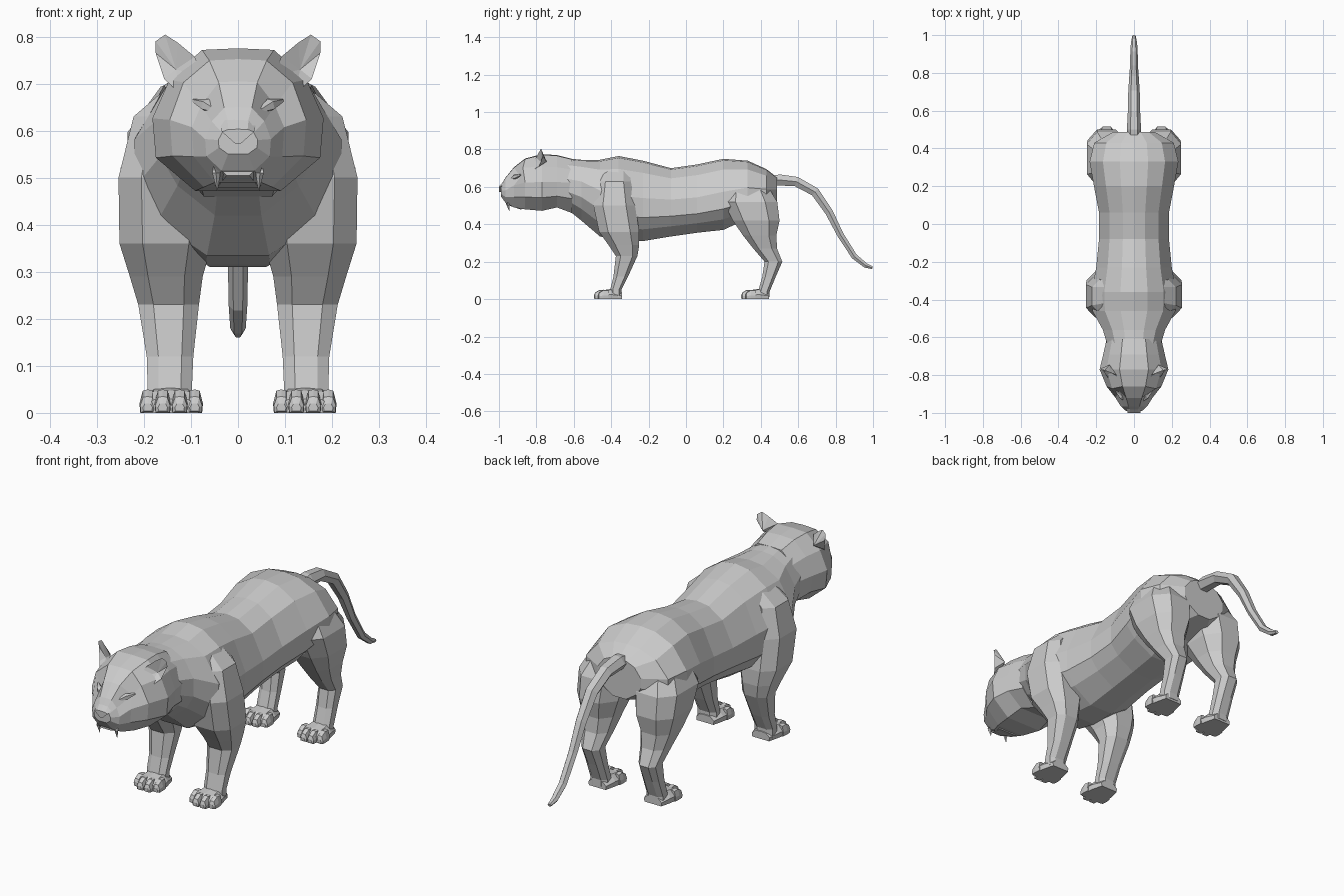
import bpy, bmesh, math
from mathutils import Vector


def loft(name, rings, mirror=False):
    """Skin a list of equal-length rings, cap the ends, optionally mirror across x."""
    bm = bmesh.new()
    vs = [[bm.verts.new(p) for p in r] for r in rings]
    n = len(rings[0])
    for a, b in zip(vs, vs[1:]):
        for i in range(n):
            j = (i + 1) % n
            bm.faces.new((a[i], a[j], b[j], b[i]))
    bm.faces.new(vs[0])
    bm.faces.new(vs[-1])
    return finish(name, bm, mirror)


def finish(name, bm, mirror):
    bmesh.ops.recalc_face_normals(bm, faces=bm.faces)
    me = bpy.data.meshes.new(name)
    bm.to_mesh(me)
    bm.free()
    ob = bpy.data.objects.new(name, me)
    bpy.context.collection.objects.link(ob)
    if mirror:
        ob.modifiers.new("Mirror", 'MIRROR').use_mirror_merge = False
    return ob


def torso_rings(stations, half, xc=0):
    """Rings across y from (y, top, bottom, half width, mid height) and a half profile."""
    full = [(0, 1)] + half + [(0, -1)] + [(-a, b) for a, b in reversed(half)]
    return [[Vector((xc + a * w, y, m + b * ((t - m) if b > 0 else (m - bt))))
             for a, b in full] for y, t, bt, w, m in stations]


def leg_rings(stations):
    """Eight-sided rings from (z, inner x, outer x, front y, back y)."""
    octa = [(1, .55), (.5, 1), (-.5, 1), (-1, .45), (-1, -.45), (-.5, -1), (.5, -1), (1, -.55)]
    return [[Vector(((xi + xo) / 2 + a * (xo - xi) / 2, (f + b) / 2 + c * (b - f) / 2, z))
             for a, c in octa] for z, xi, xo, f, b in stations]


def tube(name, path, radii, sides=6, mirror=False):
    """Tapering tube along a path."""
    pts = [Vector(p) for p in path]
    rings = []
    for i, p in enumerate(pts):
        d = pts[min(i + 1, len(pts) - 1)] - pts[max(i - 1, 0)]
        q = d.to_track_quat('Z', 'Y')
        rings.append([p + q @ Vector((math.cos(k * math.tau / sides), math.sin(k * math.tau / sides), 0)) * radii[i]
                      for k in range(sides)])
    return loft(name, rings, mirror)


# Torso
loft("torso", torso_rings([
    (-.66, .755, .50, .135, .62), (-.56, .745, .42, .165, .60), (-.46, .745, .335, .22, .54),
    (-.36, .765, .315, .225, .50), (-.23, .74, .31, .20, .49), (-.08, .70, .335, .185, .49),
    (.06, .72, .355, .185, .50), (.20, .75, .37, .212, .53), (.33, .74, .43, .235, .56),
    (.43, .695, .455, .21, .56), (.487, .65, .47, .11, .57)],
    [(.32, .96), (.7, .74), (1, .2), (1, -.3), (.78, -.65), (.3, -1)]))

# Head and neck, with eye sockets pushed into the third ring
head = torso_rings([
    (-.99, .608, .55, .042, .575), (-.965, .65, .515, .07, .57), (-.92, .705, .49, .098, .59),
    (-.86, .752, .48, .145, .60), (-.77, .775, .472, .182, .60), (-.69, .77, .49, .163, .60),
    (-.61, .75, .46, .145, .60)],
    [(.42, .98), (.8, .62), (1, .15), (.96, -.45), (.5, -1)])
for i in (2, -2):
    head[2][i] += Vector((0, .035, -.008))
    head[3][i] += Vector((0, -.012, .008))
loft("head", head)

# Nose and chin
loft("nose", torso_rings([(-1.0, .603, .572, .034, .595), (-.965, .64, .575, .04, .61)],
                         [(.6, .95), (1, .3), (.2, -.95)]))
loft("chin", torso_rings([(-.962, .54, .505, .04, .52), (-.88, .55, .478, .075, .52)],
                         [(.7, .9), (1, 0), (.6, -1)]))

# Eyes and fangs
tube("eye", [(.042, -.94, .64), (.068, -.912, .654), (.095, -.885, .664)], [.004, .014, .004], 5, True)
tube("fang", [(.046, -.95, .54), (.046, -.953, .51), (.044, -.945, .472)], [.012, .009, .001], 5, True)

# Ears: rim with a hollow front and a rounded back
bm = bmesh.new()
rim = [bm.verts.new(p) for p in [(.075, -.84, .715), (.092, -.80, .757), (.128, -.785, .787),
                                 (.155, -.775, .804), (.175, -.77, .79), (.175, -.765, .765),
                                 (.157, -.785, .71), (.12, -.84, .675)]]
hollow = bm.verts.new((.132, -.775, .73))
back = bm.verts.new((.13, -.745, .735))
for a, b in zip(rim, rim[1:] + rim[:1]):
    bm.faces.new((a, b, hollow))
    bm.faces.new((b, a, back))
finish("ear", bm, True)

# Legs
loft("front_leg", leg_rings([
    (.70, .06, .14, -.45, -.30), (.63, .06, .222, -.47, -.295), (.50, .06, .254, -.495, -.27),
    (.36, .055, .252, -.465, -.25), (.29, .075, .23, -.415, -.25), (.23, .083, .212, -.375, -.26),
    (.12, .095, .194, -.388, -.31), (.05, .098, .192, -.405, -.345), (.01, .098, .192, -.405, -.345)]), True)
loft("hind_leg", leg_rings([
    (.66, .02, .10, .25, .38), (.60, .03, .21, .22, .44), (.52, .03, .25, .20, .488),
    (.42, .045, .246, .25, .50), (.34, .07, .225, .305, .483), (.27, .085, .205, .36, .487),
    (.20, .10, .19, .42, .515), (.12, .10, .186, .408, .48), (.04, .10, .186, .385, .447),
    (.01, .10, .186, .385, .447)]), True)

# Paws with four toes each
for part, heel, xc in (("front", -.342, .142), ("hind", .445, .142)):
    loft(part + "_paw", torso_rings([
        (heel, .035, 0, .045, .015), (heel - .05, .055, 0, .058, .02),
        (heel - .10, .048, 0, .066, .02), (heel - .125, .03, 0, .06, .012)],
        [(.6, .9), (1, .1), (.95, -1)], xc), True)
    for k, (dx, dy) in enumerate([(-.05, .022), (-.018, 0), (.018, 0), (.05, .022)]):
        tip = heel - .15 + dy
        loft(f"{part}_toe_{k + 1}", torso_rings([
            (tip + .055, .048, 0, .015, .02), (tip + .03, .05, .0, .0175, .02),
            (tip + .006, .035, .0, .016, .015), (tip, .02, .004, .01, .012)],
            [(.6, .9), (1, 0), (.9, -1)], xc + dx), True)

# Tail, wider than it is tall near the base
tail = tube("tail", [(0, .46, .632), (0, .50, .637), (0, .59, .628), (0, .69, .573), (0, .765, .465),
                     (0, .825, .345), (0, .90, .228), (0, .96, .18), (0, .997, .167)],
            [.032, .034, .03, .028, .024, .02, .018, .015, .008])
for v in tail.data.vertices:
    v.co.x *= 1.1
